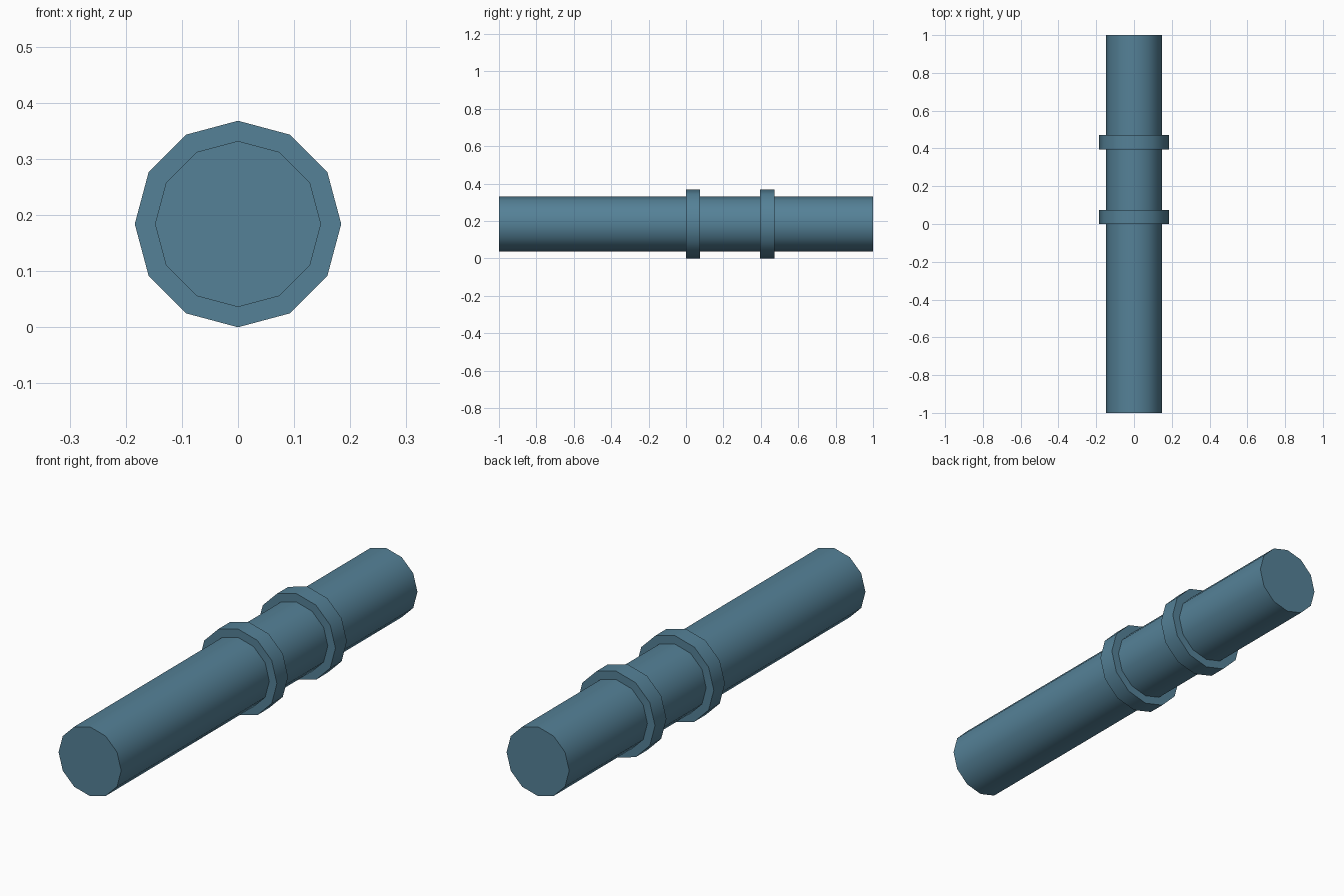
import bpy, bmesh
from math import tau, radians

if "Cube" in bpy.data.objects:
    bpy.data.objects.remove(bpy.data.objects["Cube"])

SIDES = 12
PIPE_R, COLLAR_R = 0.148, 0.184
AXIS_Z = COLLAR_R
COLLARS = [(0.0, 0.075), (0.395, 0.472)]

# Side profile along y: plain pipe with two square raised collars
profile = [(-1.0, PIPE_R)]
for y0, y1 in COLLARS:
    profile += [(y0, PIPE_R), (y0, COLLAR_R), (y1, COLLAR_R), (y1, PIPE_R)]
profile.append((1.0, PIPE_R))

# Spin the profile around the pipe axis, then cap both ends
bm = bmesh.new()
verts = [bm.verts.new((0, y, r)) for y, r in profile]
edges = [bm.edges.new(pair) for pair in zip(verts, verts[1:])]
bmesh.ops.spin(bm, geom=verts + edges, cent=(0, 0, 0), axis=(0, 1, 0),
               angle=tau, steps=SIDES, use_duplicate=False)
bmesh.ops.remove_doubles(bm, verts=bm.verts[:], dist=1e-4)
bmesh.ops.holes_fill(bm, edges=[e for e in bm.edges if e.is_boundary], sides=0)
bmesh.ops.recalc_face_normals(bm, faces=bm.faces[:])

mesh = bpy.data.meshes.new("collared_pipe")
bm.to_mesh(mesh)
bm.free()
pipe = bpy.data.objects.new("collared_pipe", mesh)
pipe.location.z = AXIS_Z
bpy.context.collection.objects.link(pipe)

# Blue painted finish
paint = bpy.data.materials.new("blue_paint")
paint.diffuse_color = (0.09, 0.22, 0.31, 1)
paint.use_nodes = True
paint.node_tree.nodes["Principled BSDF"].inputs["Base Color"].default_value = paint.diffuse_color
mesh.materials.append(paint)

# Smooth around the barrel, crisp at collars and ends
bpy.context.view_layer.objects.active = pipe
pipe.select_set(True)
bpy.ops.object.shade_smooth_by_angle(angle=radians(40))
